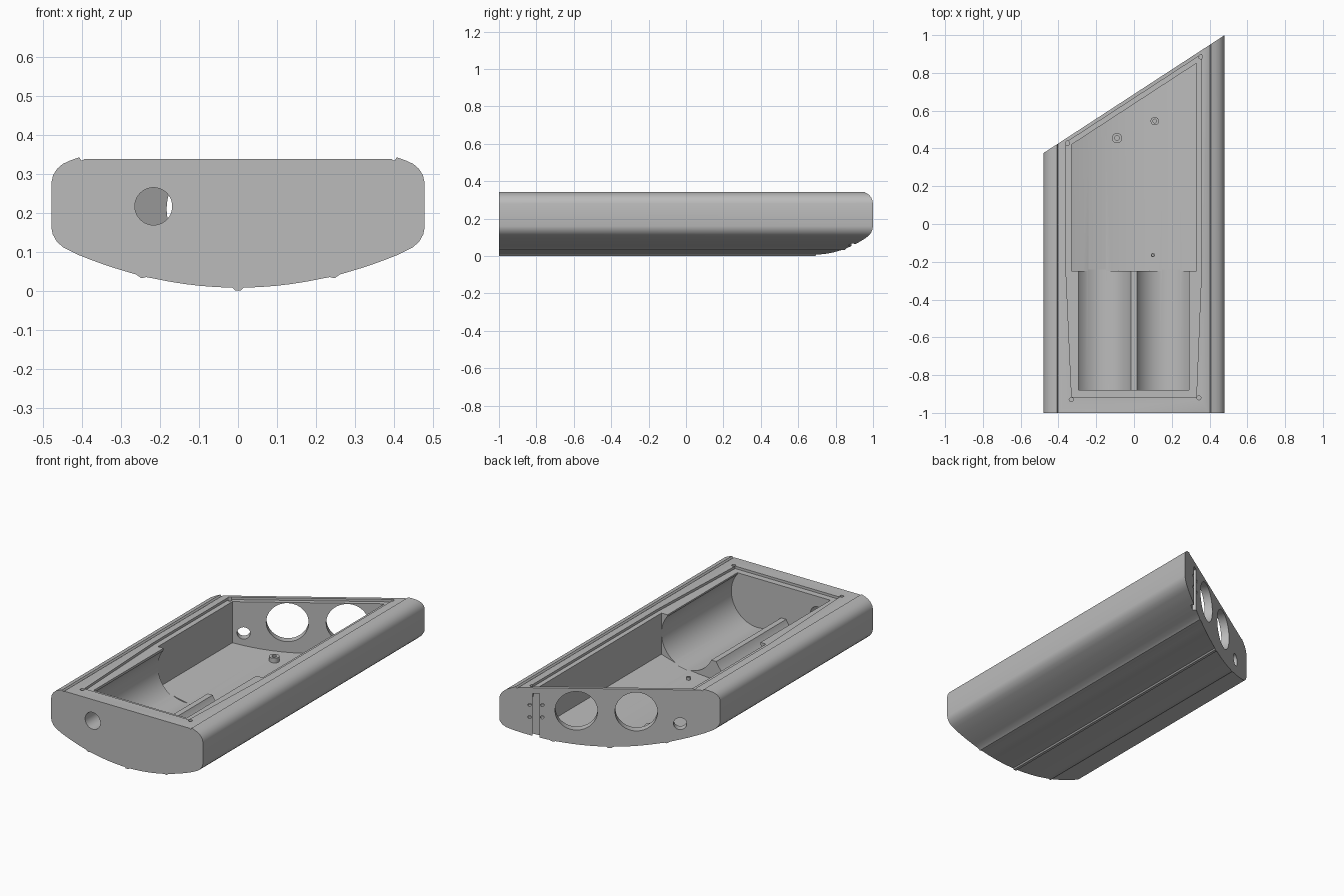
import bpy, bmesh, math
from mathutils import Matrix, Vector

if "Cube" in bpy.data.objects:
    bpy.data.objects.remove(bpy.data.objects["Cube"], do_unlink=True)

grey = bpy.data.materials.new("mid_grey")
grey.use_nodes = True
color = (0.5, 0.5, 0.5, 1)
grey.diffuse_color = color
grey.node_tree.nodes["Principled BSDF"].inputs["Base Color"].default_value = color

SLOPE = 0.651
def back(x, inset=0.0):
    return 0.6875 + SLOPE * x - inset
def belly(x, base):
    return base + 0.5 * x * x

def finish(name, bm):
    bmesh.ops.recalc_face_normals(bm, faces=bm.faces)
    mesh = bpy.data.meshes.new(name)
    bm.to_mesh(mesh)
    bm.free()
    obj = bpy.data.objects.new(name, mesh)
    bpy.context.collection.objects.link(obj)
    mesh.materials.append(grey)
    return obj

def loft(name, low, high):
    """Solid between two matching outlines."""
    bm = bmesh.new()
    a = [bm.verts.new(p) for p in low]
    b = [bm.verts.new(p) for p in high]
    bm.faces.new(a)
    bm.faces.new(b)
    for i in range(len(a)):
        j = (i + 1) % len(a)
        bm.faces.new((a[i], a[j], b[j], b[i]))
    return finish(name, bm)

def along_y(name, section, front, rear):
    return loft(name, [(x, front, z) for x, z in section],
                [(x, rear(x), z) for x, z in section])

def upright(name, plan, z0, z1):
    return loft(name, [(x, y, z0) for x, y in plan], [(x, y, z1) for x, y in plan])

def rod(name, centre, axis, radius, length, sides=32):
    bm = bmesh.new()
    turn = Vector(axis).to_track_quat('Z', 'Y').to_matrix().to_4x4()
    bmesh.ops.create_cone(bm, cap_ends=True, segments=sides, radius1=radius, radius2=radius,
                          depth=length, matrix=Matrix.Translation(centre) @ turn)
    return finish(name, bm)

def box(name, x0, x1, y0, y1, z0, z1):
    return upright(name, [(x0, y0), (x1, y0), (x1, y1), (x0, y1)], z0, z1)

# Housing: belly with three small ribs, rounded sides, raised top edges
half = [(0.008, 0.001), (0.014, 0.008)]
half += [(x / 100, belly(x / 100, 0.008)) for x in range(4, 24, 3)]
half += [(0.236, 0.035), (0.248, 0.032), (0.262, 0.042)]
half += [(x / 100, belly(x / 100, 0.008)) for x in range(29, 42, 3)]
half += [(0.43, 0.102), (0.45, 0.112), (0.466, 0.127), (0.476, 0.145), (0.479, 0.16),
         (0.479, 0.28), (0.475, 0.297), (0.465, 0.313), (0.45, 0.326), (0.43, 0.335),
         (0.408, 0.343), (0.402, 0.334), (0.395, 0.338)]
profile = half + [(-x, z) for x, z in reversed(half)]
housing = along_y("housing", profile, -1.0, back)

cutters = []

# Lid recess around the opening
plan = [(-0.33, -0.915), (0.33, -0.915), (0.357, -0.25), (0.357, back(0.357, 0.022)),
        (-0.36, back(-0.36, 0.022)), (-0.36, -0.25)]
cutters.append(upright("lid_recess_cutter", plan, 0.324, 0.5))

# Main bay with a curved floor
floor = [(x / 100, belly(x / 100, 0.035)) for x in range(-33, 34, 3)]
section = floor + [(0.33, 0.5), (-0.33, 0.5)]
cutters.append(along_y("bay_cutter", section, -0.25, lambda x: back(x, 0.052)))

# Twin round troughs with a low ridge between and an opening above
for side in (-1, 1):
    cutters.append(rod("trough_cutter", (side * 0.165, -0.56, 0.21), (0, 1, 0), 0.165, 0.64, 64))
cutters.append(box("opening_cutter", -0.295, 0.292, -0.88, -0.2, 0.14, 0.5))

# Large and small ports through the slanted back wall
normal = Vector((-SLOPE, 1, 0)).normalized()
tangent = Vector((1, SLOPE, 0)).normalized()
for x, z, r in ((0.145, 0.21, 0.11), (-0.115, 0.21, 0.11), (-0.305, 0.145, 0.034)):
    cutters.append(rod("port_cutter", (x, back(x), z), normal, r, 0.2, 48))

# Upright slot and four pin holes on the back wall
slot = Vector((0.32, back(0.32), 0))
corners = [slot + tangent * t + normal * n for t, n in
           ((-0.018, -0.02), (0.018, -0.02), (0.018, 0.05), (-0.018, 0.05))]
cutters.append(upright("slot_cutter", [(p.x, p.y) for p in corners], 0.04, 0.305))
for t in (-0.033, 0.033):
    for z in (0.17, 0.24):
        p = slot + tangent * t
        cutters.append(rod("pin_hole_cutter", (p.x, p.y, z), normal, 0.009, 0.04, 16))

# Front port into the trough
cutters.append(rod("front_port_cutter", (-0.217, -0.94, 0.217), (0, 1, 0), 0.048, 0.2, 40))

# Lid screw holes
for x, y in ((0.353, 0.885), (-0.352, 0.428), (-0.332, -0.93), (0.343, -0.92)):
    cutters.append(rod("screw_hole_cutter", (x, y, 0.33), (0, 0, 1), 0.011, 0.1, 16))

# Carve the housing
for cutter in cutters:
    mod = housing.modifiers.new(cutter.name, 'BOOLEAN')
    mod.operation = 'DIFFERENCE'
    mod.solver = 'EXACT'
    mod.object = cutter
bpy.context.view_layer.update()
carved = bpy.data.meshes.new_from_object(
    housing.evaluated_get(bpy.context.evaluated_depsgraph_get()))
housing.modifiers.clear()
housing.data = carved
for cutter in cutters:
    bpy.data.objects.remove(cutter, do_unlink=True)

# Hollow mounting posts on the bay floor
def post(name, x, y, radius, top):
    bm = bmesh.new()
    rings = []
    for r, z in ((radius, 0.03), (radius, top), (radius * 0.45, top), (radius * 0.45, 0.045)):
        rings.append([bm.verts.new((x + r * math.cos(a * math.tau / 24),
                                    y + r * math.sin(a * math.tau / 24), z)) for a in range(24)])
    for lower, upper in zip(rings, rings[1:]):
        for i in range(24):
            j = (i + 1) % 24
            bm.faces.new((lower[i], lower[j], upper[j], upper[i]))
    bm.faces.new(rings[0])
    bm.faces.new(rings[-1])
    return finish(name, bm)

posts = [post("rear_post_right", -0.09, 0.455, 0.027, 0.065),
         post("rear_post_left", 0.11, 0.545, 0.022, 0.065),
         post("front_post", 0.10, -0.165, 0.011, 0.055)]

# Smooth the curves, keep the edges
bpy.ops.object.select_all(action='DESELECT')
for obj in [housing] + posts:
    obj.select_set(True)
bpy.context.view_layer.objects.active = housing
bpy.ops.object.shade_smooth_by_angle(angle=math.radians(30))
